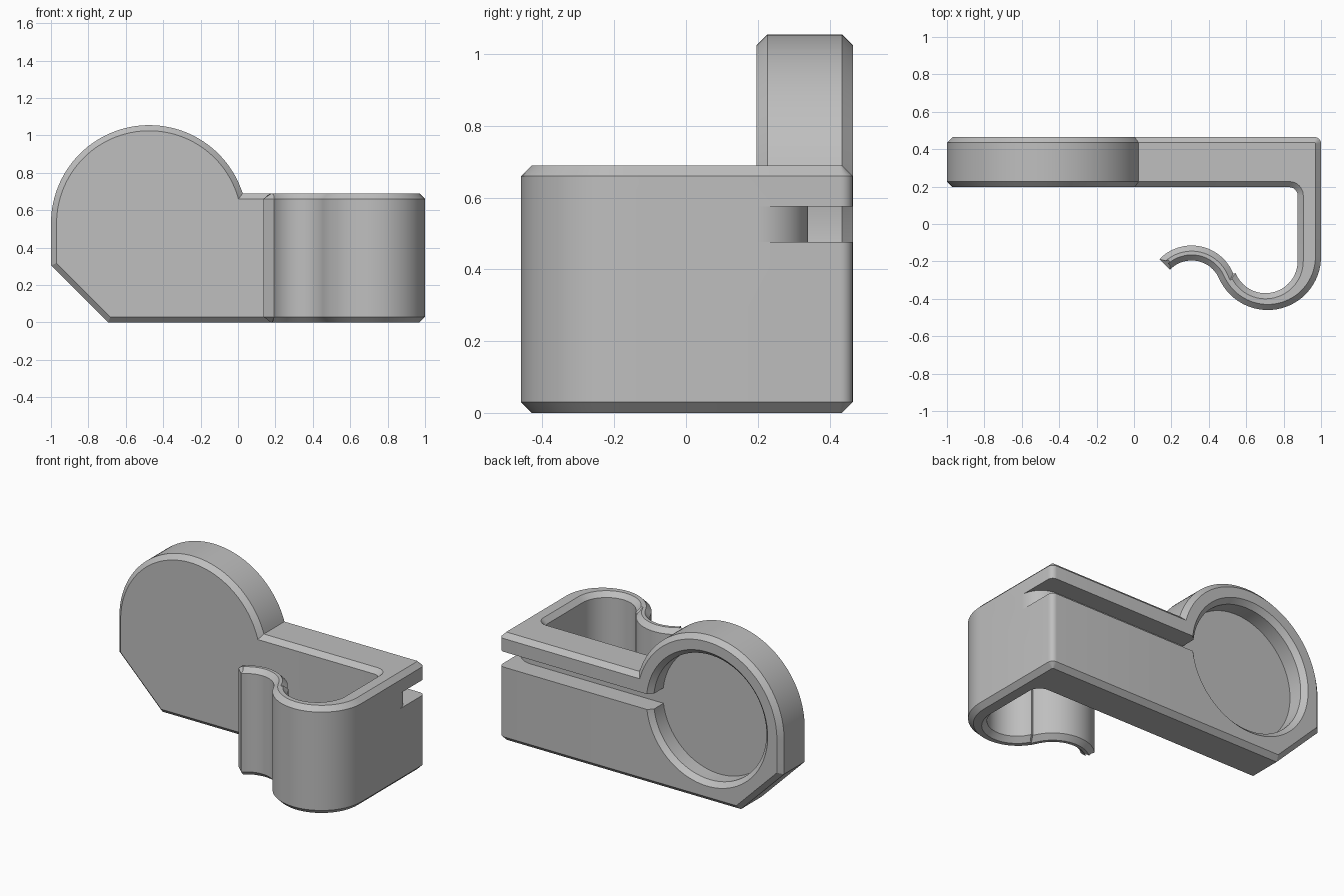
import bpy, bmesh
from math import cos, sin, radians
from mathutils import Vector

cube = bpy.data.objects.get("Cube")
if cube:
    bpy.data.objects.remove(cube, do_unlink=True)

BEVEL = 0.03
FRONT, BACK, TOP = 0.197, 0.465, 0.69
DISC = (-0.475, 0.53)


def arc(centre, r, start, end, step=5):
    n = max(2, round(abs(end - start) / step))
    angles = [radians(start + (end - start) * i / n) for i in range(n + 1)]
    return [(centre[0] + r * cos(a), centre[1] + r * sin(a)) for a in angles]


def inset(points, d):
    """Move a counter-clockwise outline inwards by d with mitred corners."""
    result = []
    for i, p in enumerate(points):
        p, a, b = Vector(p), Vector(points[i - 1]), Vector(points[(i + 1) % len(points)])
        e, f = (p - a).normalized(), (b - p).normalized()
        n, m = Vector((-e.y, e.x)), Vector((-f.y, f.x))
        result.append(p + (n + m) * d / (1 + n.dot(m)))
    return result


def loft(name, outline, levels, along_y=False):
    """Stack inset copies of an outline; levels are (inset, height) pairs."""
    bm = bmesh.new()
    rings = []
    for d, h in levels:
        rings.append([bm.verts.new((u, h, v) if along_y else (u, v, h))
                      for u, v in inset(outline, d)])
    for low, high in zip(rings, rings[1:]):
        for i in range(len(low)):
            j = (i + 1) % len(low)
            bm.faces.new((low[i], low[j], high[j], high[i]))
    bm.faces.new(rings[0][::-1])
    bm.faces.new(rings[-1])
    bmesh.ops.recalc_face_normals(bm, faces=bm.faces)
    mesh = bpy.data.meshes.new(name)
    bm.to_mesh(mesh)
    bm.free()
    obj = bpy.data.objects.new(name, mesh)
    bpy.context.collection.objects.link(obj)
    return obj


def chamfered(low, high):
    return [(BEVEL, low), (0, low + BEVEL), (0, high - BEVEL), (BEVEL, high)]


def combine(target, other, operation):
    mod = target.modifiers.new(operation, 'BOOLEAN')
    mod.operation, mod.solver, mod.object = operation, 'EXACT', other
    other.hide_render = True
    bpy.context.view_layer.objects.active = target
    bpy.ops.object.modifier_apply(modifier=mod.name)
    bpy.data.objects.remove(other, do_unlink=True)


# Back plate, side arm and curled spring hook, one band seen from above
hook, curl = (0.715, -0.175), (0.308, -0.355)
band = [(-0.3, FRONT)]
band += arc((0.83, FRONT - 0.045), 0.045, 90, 0, 15)
band += arc((0.703, -0.198), 0.172, 0, -158)
band += arc(curl, 0.24, 22, 136)
band += arc(curl, 0.16, 136, 24)
band += arc(hook, 0.285, 204, 360)
band += arc((0.965, BACK - 0.035), 0.035, 0, 90, 15)
band += [(-0.3, BACK)]
clip = loft("clip_body", band, chamfered(0, TOP))

# Round housing with a cut lower corner
housing = arc(DISC, 0.525, 8, 180, 3) + [(-1, 0.305), (-0.695, 0), (0.045, 0)]
combine(clip, loft("housing", housing, chamfered(FRONT, BACK), True), 'UNION')

# Round recess with a chamfered rim in the back of the housing
circle = arc(DISC, 0.4, 0, 360, 4)[:-1]
rim = [(0, 0.34), (0, BACK - BEVEL), (-2 * BEVEL, BACK + BEVEL)]
combine(clip, loft("recess_cutter", circle, rim, True), 'DIFFERENCE')

# Groove along the back that curves out through the arm
groove = [(1.1, 0.2), (1.1, 0.6), (-0.2, 0.6), (-0.2, 0.34)]
groove += arc((0.86, 0.2), 0.14, 90, 0)
combine(clip, loft("groove_cutter", groove, [(0, 0.477), (0, 0.575)]), 'DIFFERENCE')

# Single grey plastic
grey = bpy.data.materials.new("grey_plastic")
grey.use_nodes = True
colour = (0.52, 0.52, 0.52, 1)
grey.diffuse_color = colour
grey.node_tree.nodes["Principled BSDF"].inputs["Base Color"].default_value = colour
clip.data.materials.clear()
clip.data.materials.append(grey)

bpy.ops.object.select_all(action='DESELECT')
clip.select_set(True)
bpy.context.view_layer.objects.active = clip
bpy.ops.object.shade_smooth_by_angle(angle=radians(25))
